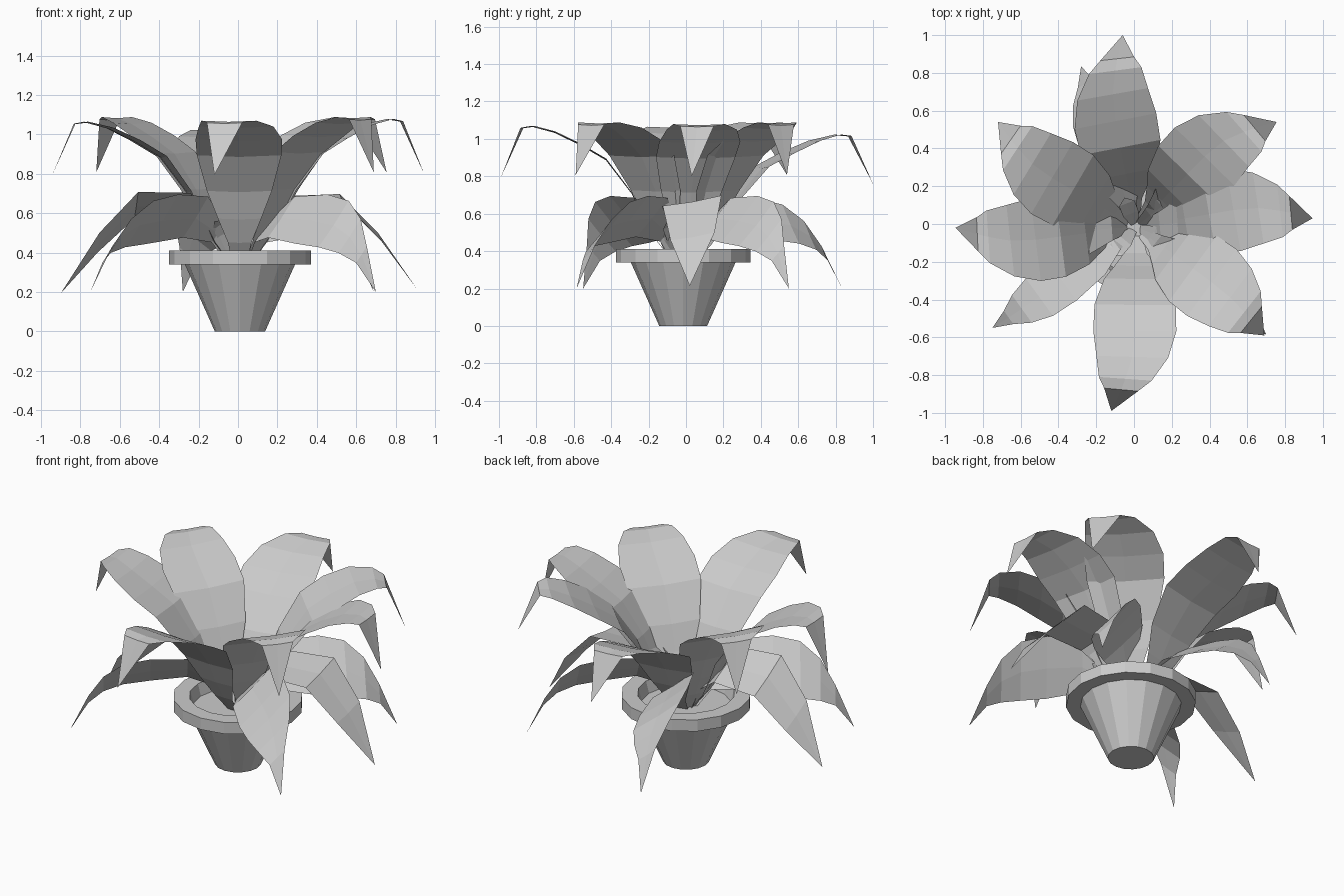
import bpy, bmesh, math
from mathutils import Vector

cube = bpy.data.objects.get("Cube")
if cube:
    bpy.data.objects.remove(cube, do_unlink=True)

grey = bpy.data.materials.new("plain_grey")
grey.use_nodes = True
grey.diffuse_color = (0.6, 0.6, 0.6, 1)
grey.node_tree.nodes["Principled BSDF"].inputs["Base Color"].default_value = (0.6, 0.6, 0.6, 1)

CENTRE = Vector((0.01, -0.015, 0))


def add_object(name, bm):
    mesh = bpy.data.meshes.new(name)
    bm.to_mesh(mesh)
    bm.free()
    mesh.materials.append(grey)
    obj = bpy.data.objects.new(name, mesh)
    bpy.context.collection.objects.link(obj)
    return obj


def lathe(name, profile, sides):
    """Faceted turned solid around the pot axis."""
    bm = bmesh.new()
    rings = []
    for r, z in profile:
        ring = []
        for i in range(sides):
            a = math.tau * i / sides
            ring.append(bm.verts.new(CENTRE + Vector((r * math.cos(a), r * math.sin(a), z))))
        rings.append(ring)
    for low, high in zip(rings, rings[1:]):
        for i in range(sides):
            j = (i + 1) % sides
            bm.faces.new((low[i], low[j], high[j], high[i]))
    bm.faces.new(rings[0][::-1])
    bm.faces.new(rings[-1])
    return add_object(name, bm)


def leaf(name, tip, rows, roll=0, swing=0, lift=0):
    """Blade from rows of (fraction of reach, height, half width), sweeping to its tip."""
    offset = Vector((tip[0], tip[1], 0)) - CENTRE
    reach, heading = offset.length, math.atan2(offset.y, offset.x)
    bm = bmesh.new()
    previous = None
    for f, z, w in rows:
        bend = min(1, (1 - f) / 0.35)
        a = heading + math.radians(swing) * bend
        out = Vector((math.cos(a), math.sin(a), 0))
        tilt = math.radians(roll)
        side = Vector((-out.y * math.cos(tilt), out.x * math.cos(tilt), math.sin(tilt)))
        mid = CENTRE + out * f * reach + Vector((0, 0, z + lift * math.sin(2.4 * f)))
        if w == 0:
            row = [bm.verts.new(mid)]
            bm.faces.new((previous[0], previous[1], row[0]))
            bm.faces.new((previous[1], previous[2], row[0]))
        else:
            crease = Vector((0, 0, -0.04 * w))
            row = [bm.verts.new(p) for p in (mid - side * w, mid + crease, mid + side * w)]
            if previous:
                for k in range(2):
                    bm.faces.new((previous[k], row[k], row[k + 1], previous[k + 1]))
        previous = row
    return add_object(name, bm)


# Flower pot with a stepped rim and the soil level inside
lathe("pot", [(0.128, 0), (0.28, 0.34), (0.36, 0.34), (0.36, 0.41),
              (0.27, 0.41), (0.25, 0.34)], 16)

# Tall arching leaves: tip, sideways sweep and extra arch
tall = [(0.05, 0.34, 0.035), (0.14, 0.45, 0.06), (0.21, 0.57, 0.11), (0.28, 0.71, 0.165),
        (0.42, 0.89, 0.215), (0.56, 0.97, 0.22), (0.7, 1.035, 0.19), (0.82, 1.065, 0.14),
        (0.88, 1.055, 0.09), (1, 0.79, 0)]
tall_leaves = {
    "right_side": ((0.945, 0.03), 7, 0.015), "left_side": ((-0.945, -0.02), 7, 0),
    "back_right": ((0.755, 0.54), 9, 0.025), "back_left": ((-0.72, 0.54), 7, 0.025),
    "front": ((-0.12, -0.99), 7, 0.005), "front_right": ((0.69, -0.59), 4, 0.025),
    "back": ((-0.06, 1.0), 7, -0.045),
}
for place, (tip, swing, lift) in tall_leaves.items():
    leaf(f"tall_leaf_{place}", tip, tall, swing=swing, lift=lift)

# Low drooping leaves, rolled to one side
low = [(0.05, 0.34, 0.03), (0.15, 0.5, 0.07), (0.3, 0.58, 0.15), (0.52, 0.57, 0.18),
       (0.68, 0.545, 0.17), (0.8, 0.485, 0.125), (0.89, 0.39, 0.06), (1, 0.2, 0)]
low_leaves = [((0.69, 0.55), 44), ((-0.28, 0.835), 38), ((-0.75, -0.55), 44), ((0.7, -0.585), 44)]
for i, (tip, roll) in enumerate(low_leaves):
    leaf(f"low_leaf_{i + 1}", tip, low, roll=roll, swing=1)

# Low leaves that lie nearer level, one at each side
level = [(0.05, 0.34, 0.03), (0.14, 0.52, 0.07), (0.28, 0.65, 0.14), (0.58, 0.65, 0.16),
         (0.79, 0.46, 0.12), (1, 0.2, 0)]
leaf("side_leaf_left", (0.91, 0.02), level, roll=10, swing=3, lift=0.02)
leaf("side_leaf_right", (-0.9, -0.03), level, roll=25, swing=3, lift=-0.01)

# Short young blades in the middle
young = [(0.1, 0.34, 0.025), (0.45, 0.46, 0.05), (0.8, 0.54, 0.05), (1, 0.56, 0)]
for i, tip in enumerate([(0.22, -0.1), (0.18, 0.12), (-0.12, -0.17), (-0.05, 0.14)]):
    leaf(f"young_leaf_{i + 1}", tip, young, roll=30)
